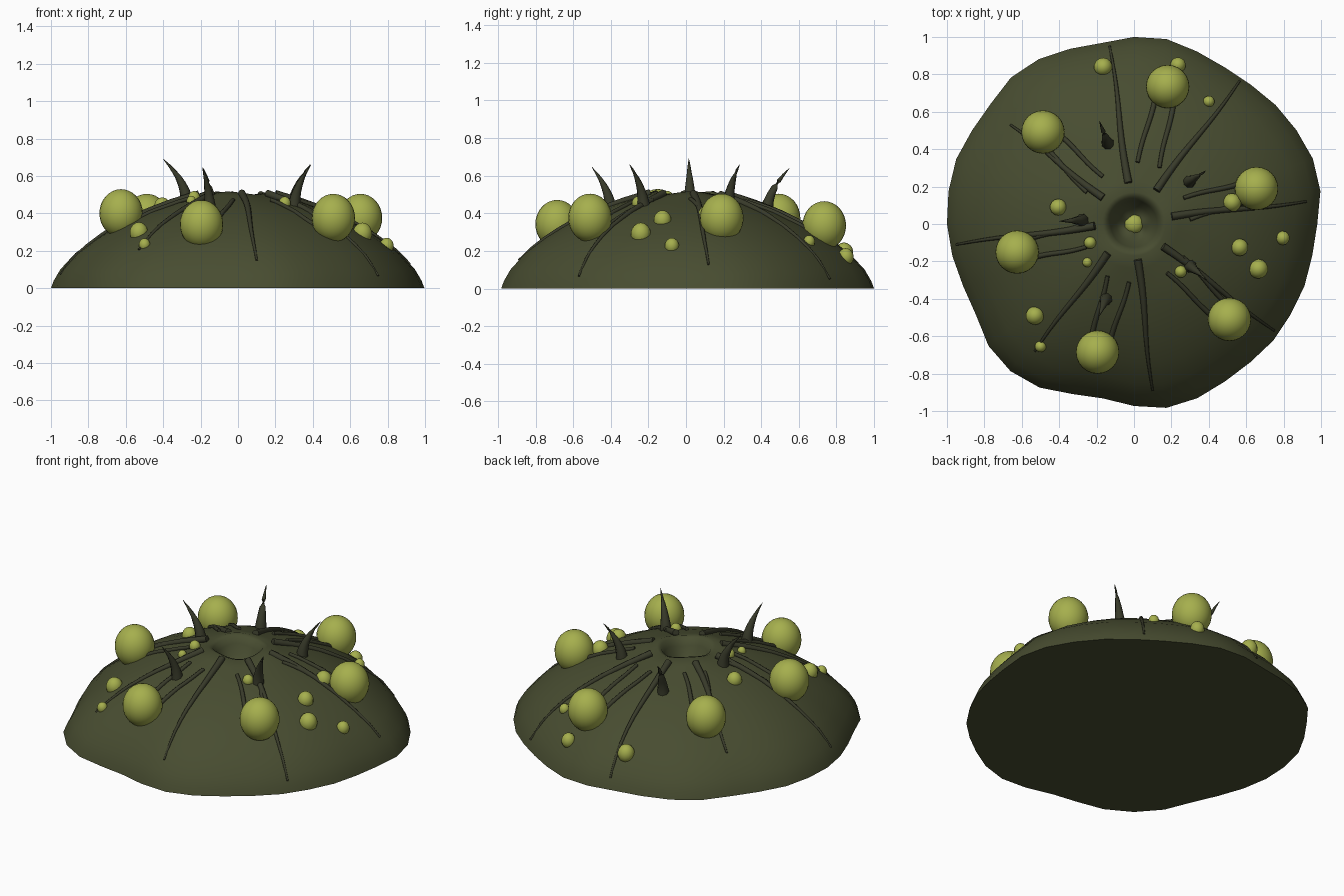
import bpy, bmesh, math
from mathutils import Vector

if "Cube" in bpy.data.objects:
    bpy.data.objects.remove(bpy.data.objects["Cube"])


def material(name, rgb):
    m = bpy.data.materials.new(name)
    m.diffuse_color = (*rgb, 1)
    m.use_nodes = True
    m.node_tree.nodes["Principled BSDF"].inputs["Base Color"].default_value = m.diffuse_color
    return m


SKIN = material("dark olive skin", (0.064, 0.073, 0.030))
VEIN = material("deep olive vein", (0.040, 0.043, 0.023))
POD = material("yellow green pod", (0.38, 0.43, 0.075))

# Outline radius every 10 degrees, and the dome cross-section (radius, height)
OUTLINE = [.98, 1.012, 1.018, 1.003, .989, .972, .968, .982, 1.004, 1.0, .983, .997,
           1.018, 1.023, 1.0, 1.0, 1.012, 1.007, 1.0, .986, .972, .975, 1.015, 1.027,
           1.01, .967, .947, .973, .998, .991, .972, .966, .971, .967, .97, .968]
SLOPE = [(1, 0), (.985, .04), (.95, .10), (.87, .187), (.76, .268), (.65, .335),
         (.5, .405), (.35, .457), (.24, .487), (.17, .508)]
CRATER = [(.145, .50), (.125, .46), (.095, .40), (.06, .365), (.02, .355)]


def stretch(angle, r):
    t = math.degrees(angle) % 360 / 10
    i = int(t) % 36
    edge = OUTLINE[i] + (OUTLINE[(i + 1) % 36] - OUTLINE[i]) * (t - int(t))
    return 1 + (edge - 1) * min(1, r)


def height(x, y):
    r = math.hypot(x, y)
    r /= stretch(math.atan2(y, x), r)
    for (r1, z1), (r0, z0) in zip(SLOPE, SLOPE[1:]):
        if r0 <= r <= r1:
            return z0 + (z1 - z0) * (r - r0) / (r1 - r0)
    return 0 if r > 1 else SLOPE[-1][1]


def finish(bm, name, mat, angle=60):
    bmesh.ops.recalc_face_normals(bm, faces=bm.faces)
    me = bpy.data.meshes.new(name)
    bm.to_mesh(me)
    bm.free()
    me.materials.append(mat)
    ob = bpy.data.objects.new(name, me)
    bpy.context.collection.objects.link(ob)
    bpy.context.view_layer.objects.active = ob
    ob.select_set(True)
    bpy.ops.object.shade_smooth_by_angle(angle=math.radians(angle))
    ob.select_set(False)
    return ob


def skin_rings(bm, rings):
    loops = [[bm.verts.new(p) for p in ring] for ring in rings]
    n = len(loops[0])
    for a, b in zip(loops, loops[1:]):
        for i in range(n):
            bm.faces.new((a[i], a[(i + 1) % n], b[(i + 1) % n], b[i]))
    bm.faces.new(loops[0])
    bm.faces.new(loops[-1])


def tube(bm, path, radii, sides=8):
    rings = []
    for i, p in enumerate(path):
        d = (path[min(i + 1, len(path) - 1)] - path[max(i - 1, 0)]).normalized()
        u = d.cross(Vector((0.31, 0.95, 0.05))).normalized()
        if abs(d.z) < 0.8:
            u = d.cross(Vector((0, 0, 1))).normalized()
        v = d.cross(u)
        rings.append([p + (u * math.cos(k * math.tau / sides) + v * math.sin(k * math.tau / sides)) * radii[i]
                      for k in range(sides)])
    skin_rings(bm, rings)


def vein(bm, a, b, r0, r1, bow=0.0, steps=10):
    a, b = Vector(a), Vector(b)
    side = Vector((a.y - b.y, b.x - a.x)).normalized()
    path, radii = [], []
    for i in range(steps + 1):
        t = i / steps
        p = a.lerp(b, t) + side * bow * math.sin(t * math.tau)
        path.append(Vector((p.x, p.y, height(p.x, p.y) + 0.006 * (1 - t))))
        radii.append(r0 + (r1 - r0) * t)
    tube(bm, path, radii)


# Lobed dome with a sunken mouth at the top
bm = bmesh.new()
rings = []
for r, z in SLOPE + CRATER:
    ring = []
    for k in range(36):
        a = math.radians(k * 10)
        wave = 0.008 * math.sin(3 * a + 1) if r < .3 else 0
        s = r * stretch(a, r)
        ring.append((s * math.cos(a), s * math.sin(a), z + wave))
    rings.append(ring)
skin_rings(bm, rings)
finish(bm, "dome_body", SKIN)


def pods(name, items, seg):
    bm = bmesh.new()
    for x, y, z, r, h in items:
        new = bmesh.ops.create_uvsphere(bm, u_segments=seg, v_segments=seg * 2 // 3, radius=1)["verts"]
        for v in new:
            v.co = Vector((x + v.co.x * r, y + v.co.y * r, z + v.co.z * h))
    finish(bm, name, POD)


# Six big pods around the dome
BIG = [(-.487, .492, .375), (.18, .735, .335), (.655, .19, .375),
       (.51, -.51, .375), (-.195, -.685, .342), (-.625, -.15, .40)]
pods("large_pods", [(x, y, z, .116, .129) for x, y, z in BIG], 24)

# Scattered small pods
SMALL = [(-.165, .84, .05), (.235, .85, .042), (.4, .655, .031), (.525, .115, .05),
         (.565, -.125, .047), (.665, -.24, .053), (.795, -.075, .038), (.25, -.255, .033),
         (-.405, .09, .045), (-.235, -.1, .033), (-.25, -.205, .026), (-.53, -.49, .05), (-.5, -.655, .031)]
pods("small_pods", [(x, y, height(x, y), r, r * 1.12) for x, y, r in SMALL], 14)
pods("mouth_core", [(0, 0, .345, .055, .04)], 10)

# Long veins running from the mouth to the edge
bm = bmesh.new()
for a, b in [((-.03, .22), (-.13, .95)), ((.12, .18), (.565, .765)), ((.2, .04), (.92, .12)),
             ((.155, -.12), (.75, -.57)), ((.02, -.19), (.1, -.89)), ((-.14, -.155), (-.53, -.68)),
             ((-.21, -.01), (-.95, -.11)), ((-.165, .14), (-.66, .53))]:
    vein(bm, a, b, .021, .006, .006)
finish(bm, "long_veins", VEIN)

# A pair of thin veins feeding each big pod
bm = bmesh.new()
for x, y, z in BIG:
    p = Vector((x, y))
    side = Vector((-y, x)).normalized()
    for s in (-1, 1):
        vein(bm, p * .43 + side * s * .06, p * .93 + side * s * .05, .011, .014, .004)
finish(bm, "pod_veins", VEIN)

# Curved thorns: base, then tip
bm = bmesh.new()
for base, tip in [((-.275, .02), (-.40, .015, .69)), ((-.14, .43), (-.185, .55, .64)),
                  ((-.15, -.40), (-.19, -.50, .645)), ((.30, -.225), (.39, -.30, .66)),
                  ((.295, .225), (.385, .285, .66))]:
    tip = Vector(tip)
    b = Vector((*base, height(*base) - .02))
    path = []
    for i in range(8):
        t = i / 7
        p = b.lerp(tip, t)
        lean = t ** 1.9
        path.append(Vector((b.x + (tip.x - b.x) * lean, b.y + (tip.y - b.y) * lean, p.z)))
    tube(bm, path, [.036, .033, .028, .023, .018, .012, .007, .001])
finish(bm, "thorns", VEIN)
